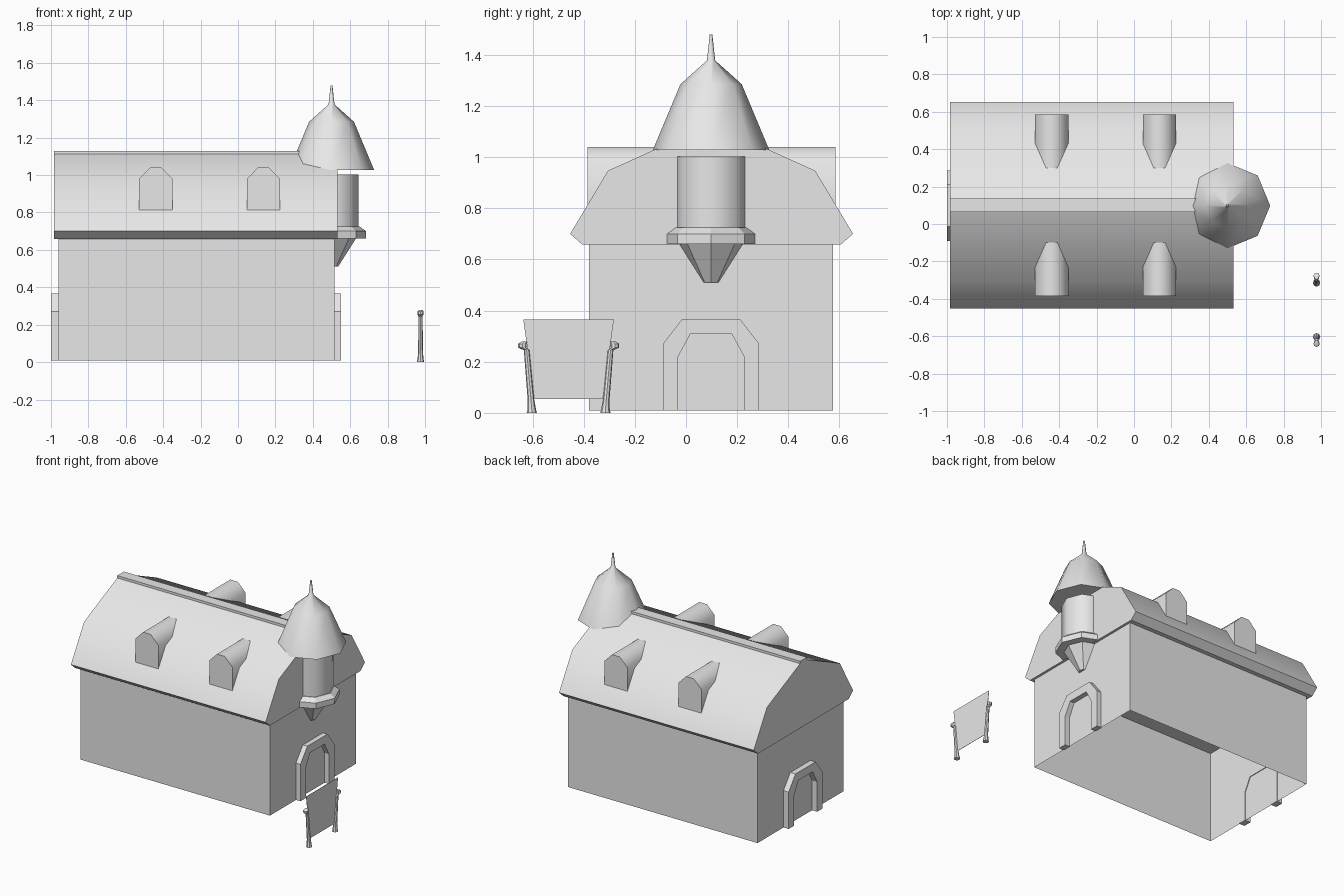
import bpy, bmesh, math
from mathutils import Vector

cube = bpy.data.objects.get("Cube")
if cube:
    bpy.data.objects.remove(cube)

grey = bpy.data.materials.new("plain grey")
grey.use_nodes = True
GREY = (0.8, 0.8, 0.8, 1)
grey.diffuse_color = GREY
grey.node_tree.nodes["Principled BSDF"].inputs["Base Color"].default_value = GREY

MID = 0.1  # centre line of the building in y


def finish(name, bm, angle=None):
    """Turn a bmesh into a named object, smooth below the given angle."""
    mesh = bpy.data.meshes.new(name)
    bmesh.ops.recalc_face_normals(bm, faces=bm.faces)
    bm.to_mesh(mesh)
    bm.free()
    mesh.materials.append(grey)
    obj = bpy.data.objects.new(name, mesh)
    bpy.context.collection.objects.link(obj)
    if angle:
        bpy.ops.object.select_all(action='DESELECT')
        obj.select_set(True)
        bpy.context.view_layer.objects.active = obj
        bpy.ops.object.shade_smooth_by_angle(angle=math.radians(angle))
    return obj


def prism(name, points, push, angle=None):
    """Extrude a flat outline along a vector."""
    bm = bmesh.new()
    face = bm.faces.new([bm.verts.new(p) for p in points])
    out = bmesh.ops.extrude_face_region(bm, geom=[face], use_keep_orig=True)
    moved = [g for g in out["geom"] if isinstance(g, bmesh.types.BMVert)]
    bmesh.ops.translate(bm, verts=moved, vec=push)
    return finish(name, bm, angle)


def loft(name, rings, sides, angle=None):
    """Skin level rings given as (centre, radius)."""
    bm = bmesh.new()
    loops = []
    for centre, r in rings:
        turns = [2 * math.pi * i / sides for i in range(sides)]
        loops.append([bm.verts.new(Vector(centre) + Vector((r * math.cos(a), r * math.sin(a), 0)))
                      for a in turns])
    for low, high in zip(loops, loops[1:]):
        for i in range(sides):
            j = (i + 1) % sides
            bm.faces.new((low[i], low[j], high[j], high[i]))
    bm.faces.new(loops[0])
    bm.faces.new(loops[-1])
    return finish(name, bm, angle)


def mirrored(half):
    """Complete a half outline of (offset, z) pairs with its mirror image."""
    return half + [(-u, z) for u, z in reversed(half)]


# Walls, open underneath
bm = bmesh.new()
bmesh.ops.create_cube(bm, size=1)
for v in bm.verts:
    v.co = (-0.2225 + v.co.x * 1.475, 0.0975 + v.co.y * 0.955, 0.335 + v.co.z * 0.65)
bm.normal_update()
bmesh.ops.delete(bm, geom=[f for f in bm.faces if f.normal.z < -0.5], context='FACES')
finish("walls", bm)

# Two-pitch roof with a raised ridge cap
roof = mirrored([(-0.505, 0.658), (-0.553, 0.70), (-0.405, 0.947),
                 (-0.037, 1.113), (-0.037, 1.13)])
prism("roof", [(-0.985, MID + u, z) for u, z in roof], (1.517, 0, 0), 40)

# Dormers, two on each slope
dormer = mirrored([(-0.089, 0.81), (-0.089, 0.98), (-0.03, 1.04)])
for side, word in ((-1, "front"), (1, "back")):
    for cx, hand in ((-0.44, "right"), (0.136, "left")):
        prism(f"{word}_{hand}_dormer",
              [(cx + u, MID + side * 0.485, z) for u, z in dormer],
              (0, -side * 0.42, 0), 50)

# Door surrounds on both end walls
outer = mirrored([(-0.188, 0.01), (-0.188, 0.27), (-0.112, 0.368)])
inner = mirrored([(-0.129, 0.01), (-0.129, 0.22), (-0.08, 0.31)])
for name, x, depth in (("left_door_surround", 0.51, 0.04), ("right_door_surround", -0.955, -0.045)):
    prism(name, [(x, MID - 0.002 + u, z) for u, z in outer + inner[::-1]], (depth, 0, 0))

# Corner turret on the left gable
def turret(name, profile, angle=None):
    loft(name, [((0.5, MID - 0.002, z), r) for r, z in profile], 8, angle)


turret("turret_shaft", [(0.145, 0.69), (0.145, 1.003)], 50)
turret("turret_ledge", [(0.185, 0.66), (0.185, 0.70), (0.15, 0.725)])
turret("turret_corbel", [(0.035, 0.51), (0.13, 0.66)])
turret("turret_roof", [(0.228, 1.027), (0.12, 1.285), (0.016, 1.378), (0.005, 1.48)], 50)

# Sign: two leaning posts with bent knobs and a thin board
SIGN_X, SIGN_Y = 0.976, -0.459
for s, word in ((-1, "front"), (1, "back")):
    path = [(0.144, 0, 0.02), (0.144, 0.012, 0.017), (0.147, 0.05, 0.013), (0.164, 0.245, 0.011),
            (0.181, 0.255, 0.016), (0.181, 0.27, 0.017), (0.172, 0.28, 0.01)]
    loft(f"{word}_sign_post", [((SIGN_X, SIGN_Y + s * u, z), r) for u, z, r in path], 8, 40)
board = mirrored([(-0.134, 0.055), (-0.177, 0.365)])
prism("sign_board", [(SIGN_X - 0.001, SIGN_Y + u, z) for u, z in board], (0.002, 0, 0))
